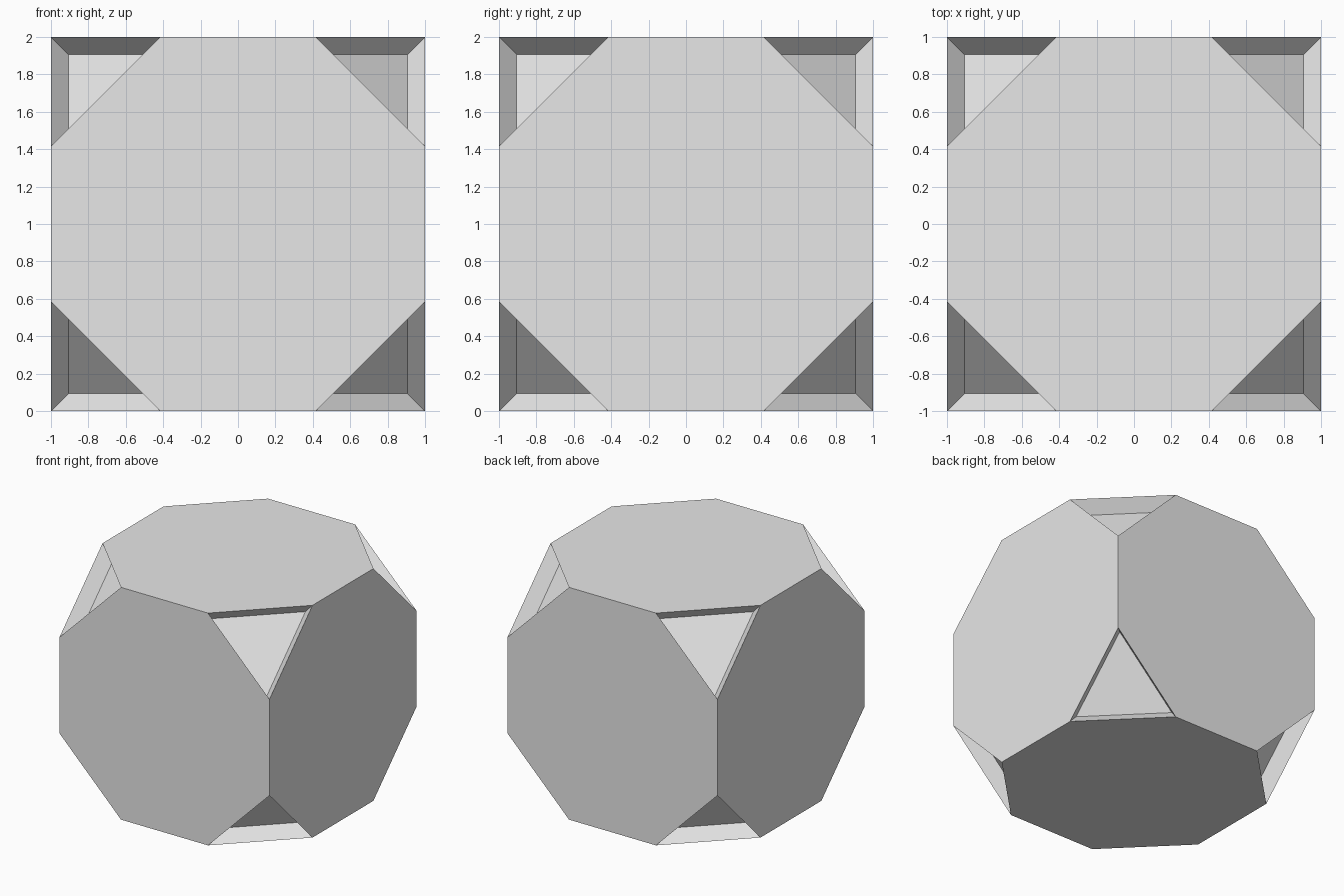
import bpy
import bmesh
from mathutils import Vector

default = bpy.data.objects.get("Cube")
if default:
    bpy.data.objects.remove(default, do_unlink=True)

EDGE = 2 ** 0.5 - 1      # half the length of a truncated cube's edge
INNER = 0.905            # scale of the pocket floors about the centre

# Single grey material
grey = bpy.data.materials.new("light_grey")
grey.use_nodes = True
grey.diffuse_color = (0.8, 0.8, 0.8, 1)
grey.node_tree.nodes["Principled BSDF"].inputs["Base Color"].default_value = (0.8, 0.8, 0.8, 1)

bm = bmesh.new()
bmesh.ops.create_cube(bm, size=2)
corners = [Vector((x, y, z)) for x in (-1, 1) for y in (-1, 1) for z in (-1, 1)]

# Cut each corner down to a regular triangle and cap it
caps = []
for corner in corners:
    cut = bmesh.ops.bisect_plane(
        bm, geom=bm.verts[:] + bm.edges[:] + bm.faces[:], dist=1e-5,
        plane_co=corner * (2 + EDGE) / 3, plane_no=corner, clear_outer=True)
    rim = [e for e in cut["geom_cut"] if isinstance(e, bmesh.types.BMEdge)]
    caps += bmesh.ops.contextual_create(bm, geom=rim)["faces"]

# Sink each triangle toward the centre, leaving sloped rim walls
for cap in caps:
    floor = bmesh.ops.extrude_face_region(bm, geom=[cap])["geom"]
    for v in floor:
        if isinstance(v, bmesh.types.BMVert):
            v.co *= INNER
    if cap.is_valid:
        bmesh.ops.delete(bm, geom=[cap], context="FACES_ONLY")

bmesh.ops.recalc_face_normals(bm, faces=bm.faces[:])
bmesh.ops.translate(bm, verts=bm.verts[:], vec=(0, 0, 1))

mesh = bpy.data.meshes.new("truncated_cube_shell")
bm.to_mesh(mesh)
bm.free()
mesh.materials.append(grey)
shell = bpy.data.objects.new("truncated_cube_shell", mesh)
bpy.context.collection.objects.link(shell)
